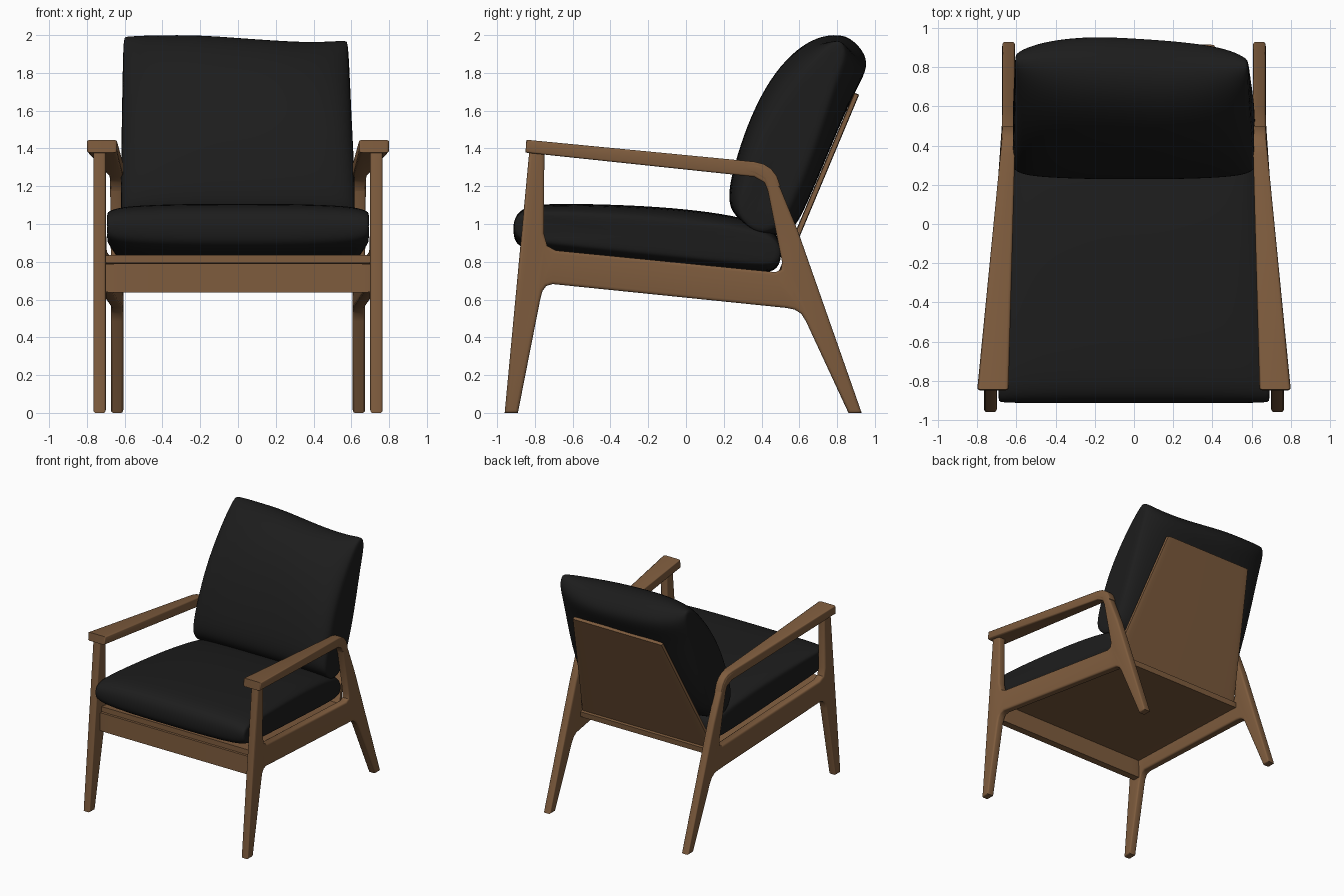
import bpy, bmesh, math

cube = bpy.data.objects.get("Cube")
if cube:
    bpy.data.objects.remove(cube)


def material(name, rgb):
    m = bpy.data.materials.new(name)
    m.use_nodes = True
    colour = (*rgb, 1)
    m.diffuse_color = colour
    bsdf = m.node_tree.nodes["Principled BSDF"]
    bsdf.inputs["Base Color"].default_value = colour
    bsdf.inputs["Roughness"].default_value = 0.6
    return m


WOOD = material("walnut wood", (0.212, 0.108, 0.048))
FABRIC = material("black fabric", (0.012, 0.012, 0.012))


def ramp(y, y0, v0, y1, v1):
    t = min(max((y - y0) / (y1 - y0), 0), 1)
    return v0 + (v1 - v0) * t


def finish(name, mesh, mat, angle):
    mesh.materials.clear()
    mesh.materials.append(mat)
    ob = bpy.data.objects.new(name, mesh)
    bpy.context.collection.objects.link(ob)
    bpy.ops.object.select_all(action='DESELECT')
    ob.select_set(True)
    bpy.context.view_layer.objects.active = ob
    bpy.ops.object.shade_smooth_by_angle(angle=math.radians(angle))
    return ob


def prism(name, loops, lo, hi, bevel=0.008, side=1):
    """Extrude side-view loops (y, z) across x, from lo(y) to hi(y)."""
    cu = bpy.data.curves.new(name, 'CURVE')
    cu.dimensions = '2D'
    cu.fill_mode = 'BOTH'
    cu.extrude = 0.03
    cu.bevel_depth = bevel
    cu.bevel_resolution = 2
    cu.offset = -bevel
    for loop in loops:
        sp = cu.splines.new('POLY')
        sp.points.add(len(loop) - 1)
        for p, (y, z) in zip(sp.points, loop):
            p.co = (y, z, 0, 1)
        sp.use_cyclic_u = True
    tmp = bpy.data.objects.new(name + "_curve", cu)
    bpy.context.collection.objects.link(tmp)
    dg = bpy.context.evaluated_depsgraph_get()
    mesh = bpy.data.meshes.new_from_object(tmp.evaluated_get(dg))
    bpy.data.objects.remove(tmp)
    bm = bmesh.new()
    bm.from_mesh(mesh)
    half = 0.03 + bevel
    for v in bm.verts:
        y, z, c = v.co
        t = (c / half + 1) / 2
        v.co = (side * (lo(y) + (hi(y) - lo(y)) * t), y, z)
    bmesh.ops.remove_doubles(bm, verts=bm.verts, dist=0.0005)
    bmesh.ops.recalc_face_normals(bm, faces=bm.faces)
    bm.to_mesh(mesh)
    bm.free()
    return finish(name, mesh, WOOD, 40)


# Side frames: legs, post and rail in one ring; wide tapered arm on top
ring_outer = [(-0.96, 0), (-0.89, 0), (-0.772, 0.6), (-0.76, 0.645), (-0.74, 0.672), (-0.705, 0.682),
              (0.53, 0.556), (0.575, 0.547), (0.61, 0.525), (0.635, 0.485), (0.86, 0), (0.93, 0),
              (0.59, 0.97), (0.475, 1.25), (0.43, 1.3), (0.37, 1.32), (-0.825, 1.435)]
ring_inner = [(-0.75, 1.38), (0.36, 1.262), (0.41, 1.235), (0.43, 1.19), (0.508, 0.8),
              (0.505, 0.76), (0.475, 0.745), (-0.69, 0.86), (-0.735, 0.885), (-0.752, 0.95)]
arm = [(-0.85, 1.378), (-0.845, 1.446), (0.36, 1.33), (0.41, 1.318), (0.45, 1.293), (0.48, 1.255),
       (0.5, 1.2), (0.435, 1.17), (0.415, 1.22), (0.36, 1.25)]


def frame_x(y):
    return ramp(y, -0.8, 0.733, 0.5, 0.64)


for side, word in ((1, "left"), (-1, "right")):
    prism(word + "_side_frame", [ring_outer, ring_inner],
          lambda y: frame_x(y) - 0.033, lambda y: frame_x(y) + 0.033, 0.017, side)
    prism(word + "_armrest", [arm],
          lambda y: ramp(y, -0.84, 0.64, 0.45, 0.606),
          lambda y: ramp(y, -0.84, 0.8, 0.45, 0.673), 0.01, side)


# Front rail, seat board and reclined back board
def inside(y):
    return frame_x(y) - 0.025


def back_half(y):
    return ramp(y, 0.5, 0.61, 0.9, 0.41)


prism("front_rail", [[(-0.83, 0.637), (-0.77, 0.637), (-0.77, 0.79), (-0.83, 0.79)]],
      lambda y: -0.705, lambda y: 0.705, 0.004)
prism("seat_board", [[(-0.815, 0.793), (0.53, 0.665), (0.535, 0.71), (-0.815, 0.836)]],
      lambda y: -inside(y), inside, 0.004)
prism("back_board", [[(0.47, 0.7), (0.5, 0.69), (0.917, 1.685), (0.89, 1.695)]],
      lambda y: -back_half(y), back_half, 0.004)


def cushion(name, profile, axis, width, pinch, warp):
    """Loft a side profile across x, thinning it towards both ends."""
    n = len(profile)
    cy = sum(p[0] for p in profile) / n
    cz = sum(p[1] for p in profile) / n
    ln = math.hypot(*axis)
    ay, az = axis[0] / ln, axis[1] / ln
    half = [(1.0, 0.52, 0.975), (0.985, 0.68, 0.995), (0.9, 0.86, 1), (0.7, 0.95, 1), (0.35, 1, 1)]
    stations = [(-u, t, s) for u, t, s in half] + [(0, 1, 1)] + half[::-1]
    bm = bmesh.new()
    rings = []
    for u, thick, length in stations:
        ring = []
        for y, z in profile:
            a = ((y - cy) * ay + (z - cz) * az) * length
            b = ((z - cz) * ay - (y - cy) * az) * thick
            b *= 1 - pinch * u ** 4 * ramp(a, 0, 0, 0.5, 1)
            py, pz = cy + a * ay - b * az, cz + a * az + b * ay
            ring.append(bm.verts.new(warp(u * width(py), py, pz)))
        rings.append(ring)
    for r, s in zip(rings, rings[1:]):
        for i in range(n):
            j = (i + 1) % n
            bm.faces.new((r[i], r[j], s[j], s[i]))
    bm.faces.new(rings[0])
    bm.faces.new(rings[-1])
    bmesh.ops.recalc_face_normals(bm, faces=bm.faces)
    mesh = bpy.data.meshes.new(name)
    bm.to_mesh(mesh)
    bm.free()
    ob = finish(name, mesh, FABRIC, 60)
    sub = ob.modifiers.new("soften", 'SUBSURF')
    sub.levels = sub.render_levels = 2
    return ob


# Seat cushion, narrowing to the rear between the frames
cushion("seat_cushion",
        [(-0.915, 0.93), (-0.915, 1.02), (-0.88, 1.075), (-0.8, 1.105), (-0.6, 1.108), (-0.3, 1.1),
         (0, 1.08), (0.25, 1.045), (0.42, 1.0), (0.49, 0.94), (0.51, 0.85), (0.49, 0.755),
         (0.4, 0.735), (0.1, 0.76), (-0.3, 0.8), (-0.7, 0.84), (-0.82, 0.855), (-0.89, 0.885)],
        (1, -0.11), lambda y: ramp(y, -0.75, 0.7, 0.45, 0.615), 0,
        lambda x, y, z: (x, y, z))


# Back cushion, with the top sagging a little on its left side
def sag(x, y, z):
    up = ramp(z, 1.2, 0, 1.95, 1)
    drop = ramp(x, -0.25, 0, 0.35, 0.042) - ramp(x, 0.4, 0, 0.6, 0.02)
    return (x * (1 - 0.04 * up) - 0.012 * up,
            y - up * ramp(x, -0.2, 0, 0.25, 0.03), z - up * drop)


cushion("back_cushion",
        [(0.45, 0.93), (0.36, 0.96), (0.27, 1.03), (0.225, 1.1), (0.23, 1.2), (0.26, 1.32),
         (0.33, 1.53), (0.43, 1.74), (0.54, 1.89), (0.66, 1.985), (0.78, 2.012), (0.88, 1.985),
         (0.96, 1.9), (0.965, 1.82), (0.895, 1.7), (0.815, 1.52), (0.71, 1.27), (0.62, 1.06),
         (0.56, 0.955)],
        (0.45, 0.9), lambda y: 0.622, 0.45, sag)
